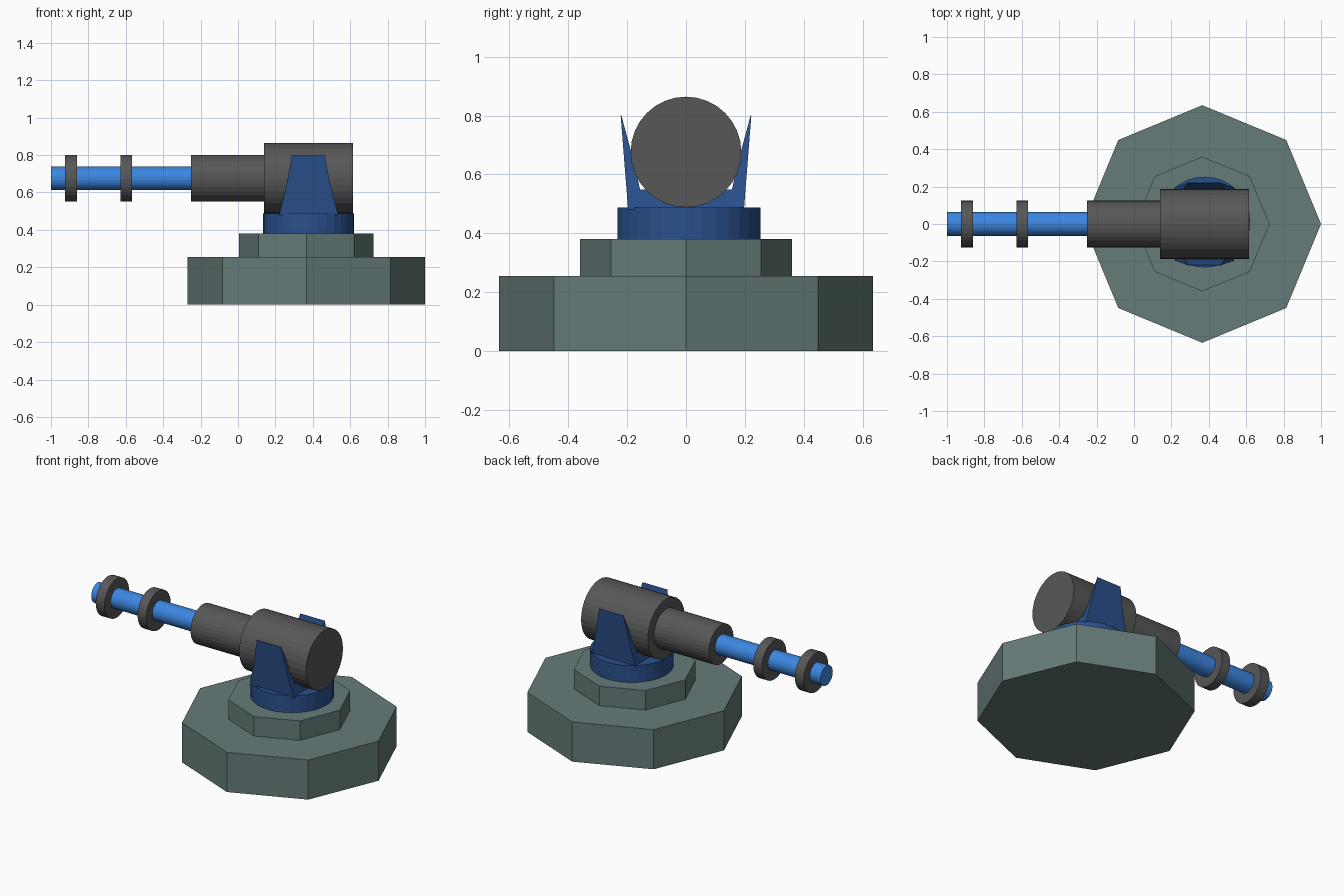
import bpy, bmesh, math
from mathutils import Matrix, Vector

if "Cube" in bpy.data.objects:
    bpy.data.objects.remove(bpy.data.objects["Cube"])


def material(name, rgb):
    m = bpy.data.materials.new(name)
    m.diffuse_color = (*rgb, 1)
    m.use_nodes = True
    m.node_tree.nodes["Principled BSDF"].inputs["Base Color"].default_value = m.diffuse_color
    return m


SLATE = material("slate", (0.13, 0.20, 0.19))
NAVY = material("navy", (0.022, 0.08, 0.26))
BLUE = material("bright_blue", (0.045, 0.24, 0.75))
DARK = material("dark_grey", (0.095, 0.095, 0.095))


def finish(bm, name, mat):
    bmesh.ops.recalc_face_normals(bm, faces=bm.faces)
    me = bpy.data.meshes.new(name)
    bm.to_mesh(me)
    bm.free()
    ob = bpy.data.objects.new(name, me)
    me.materials.append(mat)
    bpy.context.collection.objects.link(ob)
    return ob


def cylinder(name, mat, start, end, radius, sides=32):
    """Cylinder between two points, along z or x."""
    a, b = Vector(start), Vector(end)
    axis = b - a
    rot = Matrix.Rotation(math.pi / 2, 4, 'Y') if abs(axis.x) > abs(axis.z) else Matrix()
    bm = bmesh.new()
    bmesh.ops.create_cone(bm, cap_ends=True, segments=sides, radius1=radius,
                          radius2=radius, depth=axis.length,
                          matrix=Matrix.Translation((a + b) / 2) @ rot)
    return finish(bm, name, mat)


def loft(name, mat, rows, side=1):
    """Stack of rectangles: (z, x0, x1, y0, y1)."""
    bm = bmesh.new()
    rings = [[bm.verts.new((x, y * side, z)) for x, y in
              ((x0, y0), (x1, y0), (x1, y1), (x0, y1))]
             for z, x0, x1, y0, y1 in rows]
    for lo, hi in zip(rings, rings[1:]):
        for i in range(4):
            j = (i + 1) % 4
            bm.faces.new((lo[i], lo[j], hi[j], hi[i]))
    bm.faces.new(rings[0])
    bm.faces.new(rings[-1])
    return finish(bm, name, mat)


# Stepped octagonal base
BX = 0.365
cylinder("base_lower", SLATE, (BX, 0, 0), (BX, 0, 0.255), 0.635, 8)
cylinder("base_upper", SLATE, (BX, 0, 0.255), (BX, 0, 0.38), 0.36, 8)

# Turntable with a saddle and two tapering yoke arms
cylinder("turntable", NAVY, (0.378, 0.01, 0.38), (0.378, 0.01, 0.488), 0.243)
loft("saddle", NAVY, [(0.48, 0.22, 0.535, -0.17, 0.17),
                      (0.548, 0.238, 0.518, -0.157, 0.157)])
ARM = [(0.48, 0.22, 0.535, 0.15, 0.197),
       (0.548, 0.236, 0.518, 0.156, 0.202),
       (0.635, 0.258, 0.495, 0.175, 0.209),
       (0.80, 0.289, 0.463, 0.2195, 0.222)]
for label, s in (("front", -1), ("back", 1)):
    loft("yoke_arm_" + label, NAVY, ARM, s)

# Barrel: (name, material, x start, x end, radius)
Z = 0.676
for name, mat, x0, x1, r in (
        ("breech", DARK, 0.14, 0.615, 0.188),
        ("sleeve", DARK, -0.25, 0.14, 0.125),
        ("barrel_rod", BLUE, -1.0, -0.25, 0.063),
        ("muzzle_ring", DARK, -0.925, -0.862, 0.125),
        ("middle_ring", DARK, -0.627, -0.566, 0.125)):
    cylinder(name, mat, (x0, 0, Z), (x1, 0, Z), r)
